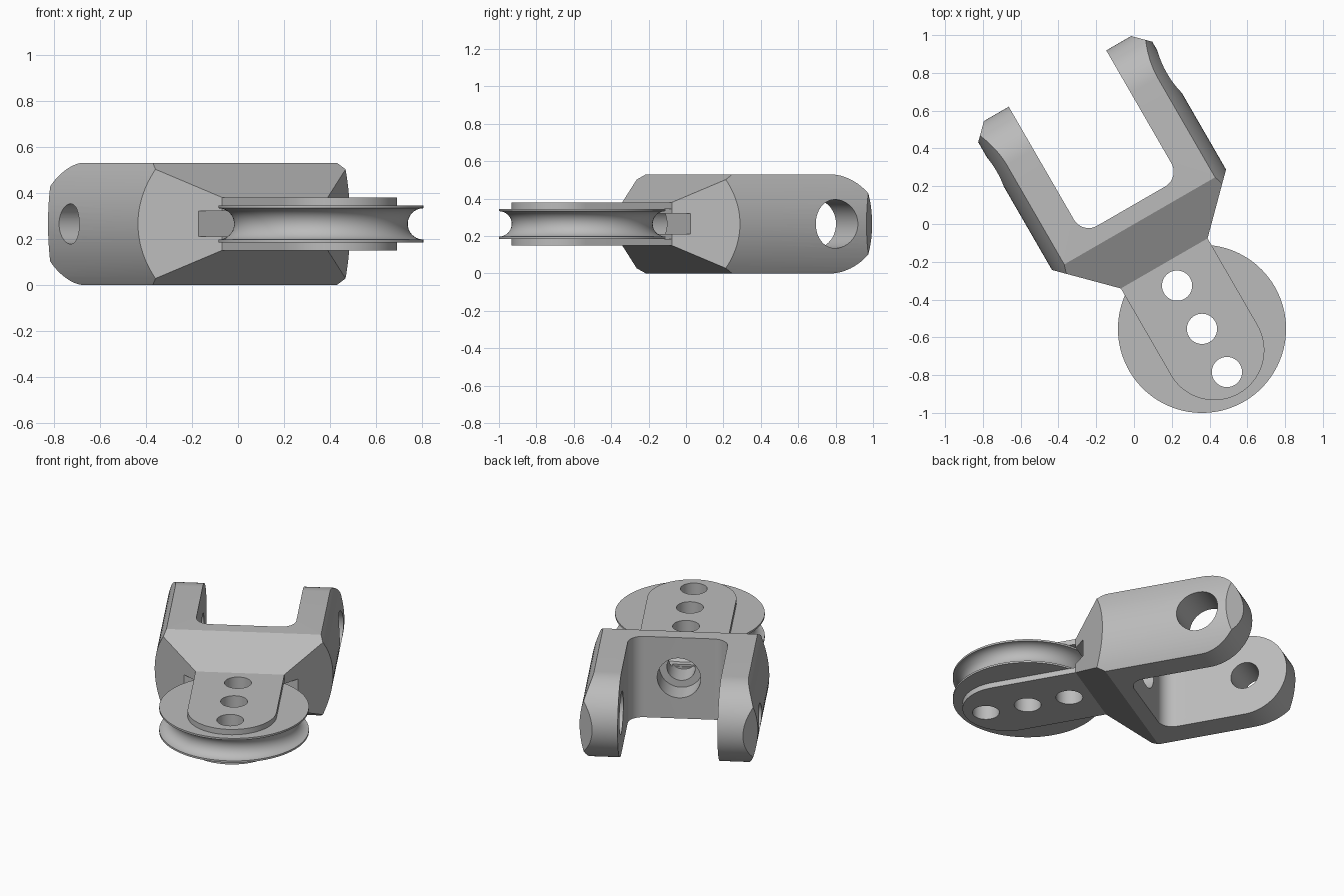
import bpy, bmesh
from math import sin, cos, pi, radians
from mathutils import Matrix, Vector

cube = bpy.data.objects.get("Cube")
if cube:
    bpy.data.objects.remove(cube, do_unlink=True)

# Single metal colour
metal = bpy.data.materials.new("grey_metal")
metal.use_nodes = True
grey = (0.5, 0.5, 0.5, 1)
metal.diffuse_color = grey
metal.node_tree.nodes["Principled BSDF"].inputs["Base Color"].default_value = grey

# Local frame: pulley centre at the origin, fork pointing along +y
PLACE = Matrix.Translation((0.36, -0.555, 0.265)) @ Matrix.Rotation(radians(30), 4, 'Z')
HALF = 0.265      # half height of the body
EYE = 1.265       # distance of the fork eyes from the pulley centre
AXES = {'X': Matrix(((0, 0, 1), (1, 0, 0), (0, 1, 0))),    # outline in y, z
        'Y': Matrix(((0, 1, 0), (0, 0, 1), (1, 0, 0))),    # outline in z, x
        'Z': Matrix.Identity(3)}                           # outline in x, y


def make(name, bm):
    bmesh.ops.recalc_face_normals(bm, faces=bm.faces)
    mesh = bpy.data.meshes.new(name)
    bm.to_mesh(mesh)
    bm.free()
    mesh.materials.append(metal)
    ob = bpy.data.objects.new(name, mesh)
    ob.matrix_world = PLACE
    bpy.context.collection.objects.link(ob)
    return ob


def prism(name, outline, axis, low, high):
    """Extrude a flat outline along an axis."""
    bm = bmesh.new()
    rings = [[bm.verts.new(AXES[axis] @ Vector((a, b, h))) for a, b in outline]
             for h in (low, high)]
    n = len(outline)
    for ring in rings:
        bm.faces.new(ring)
    for i in range(n):
        j = (i + 1) % n
        bm.faces.new((rings[0][i], rings[0][j], rings[1][j], rings[1][i]))
    return make(name, bm)


def arc(a, b, r, start, end, n=24):
    angles = [radians(start + (end - start) * i / n) for i in range(n + 1)]
    return [(a + r * cos(t), b + r * sin(t)) for t in angles]


def rod(r, axis, low, high, a=0, b=0, n=64):
    return prism("cutter", arc(a, b, r, 0, 360, n)[:-1], axis, low, high)


def box(x, y, z):
    return prism("cutter", [(-x, y[0]), (x, y[0]), (x, y[1]), (-x, y[1])], 'Z', -z, z)


def combine(ob, operation, *others):
    """Apply boolean operations and discard the helpers."""
    for other in others:
        mod = ob.modifiers.new("cut", 'BOOLEAN')
        mod.operation, mod.object, mod.solver = operation, other, 'EXACT'
        other.hide_render = True
    bpy.context.view_layer.update()
    graph = bpy.context.evaluated_depsgraph_get()
    mesh = bpy.data.meshes.new_from_object(ob.evaluated_get(graph))
    ob.modifiers.clear()
    ob.data = mesh
    for other in others:
        bpy.data.objects.remove(other, do_unlink=True)


# Fork body: plan outline with tapered neck, chamfered tips and rounded slot
right = [(0.265, 0.4), (0.6, 0.735), (0.6, 1.38), (0.447, 1.533), (0.447, 1.6), (0.298, 1.6)]
right += arc(0.208, 0.84, 0.09, 0, -90, 10)
left = [(-x, y) for x, y in reversed(right)]
fork_body = prism("fork_body", right + left, 'Z', -0.4, 0.4)

# Side outline with sloping shoulders and round ends, and round outer walls
side = [(0.4, 0.115), (0.4, -0.115), (0.66, -HALF)]
side += arc(EYE, 0, HALF, -90, 90, 40) + [(0.66, HALF)]
combine(fork_body, 'INTERSECT',
        prism("cutter", side, 'X', -0.8, 0.8),
        rod(0.532, 'Y', 0.2, 1.8, n=128))

# Fork eyes, stepped cord bore and cord channel behind the pulley
combine(fork_body, 'DIFFERENCE',
        rod(0.13, 'X', 0.1, 0.8, EYE),
        rod(0.0875, 'X', -0.8, -0.1, EYE),
        rod(0.13, 'Y', 0.6, 0.85),
        rod(0.085, 'Y', 0.44, 0.7),
        box(0.6, (0.3, 0.474), 0.055))

# Grooved pulley turned about z
R, T, G = 0.445, 0.08, 0.068
profile = [(R, -T)] + arc(R, 0, G, 270, 90, 20) + [(R, T)]
bm = bmesh.new()
N = 128
rings = [[bm.verts.new((r * cos(2 * pi * i / N), r * sin(2 * pi * i / N), z))
          for i in range(N)] for r, z in profile]
for lower, upper in zip(rings, rings[1:]):
    for i in range(N):
        j = (i + 1) % N
        bm.faces.new((lower[i], lower[j], upper[j], upper[i]))
bm.faces.new(rings[0])
bm.faces.new(rings[-1])
pulley = make("pulley", bm)

# Cheek plates on both faces of the pulley
cheek = [(0.265, 0.42), (-0.265, 0.42)] + arc(0, -0.13, 0.265, 180, 360, 40)
plates = [prism("upper_cheek", cheek, 'Z', T, 0.115),
          prism("lower_cheek", cheek, 'Z', -0.115, -T)]

# Three pin holes through pulley and cheeks
for part in [pulley] + plates:
    combine(part, 'DIFFERENCE',
            *[rod(0.08, 'Z', -0.3, 0.3, 0, y, 48) for y in (-0.264, 0, 0.264)])

# Smooth round walls, keep edges crisp
bpy.ops.object.select_all(action='DESELECT')
for part in [fork_body, pulley] + plates:
    part.select_set(True)
bpy.context.view_layer.objects.active = fork_body
bpy.ops.object.shade_smooth_by_angle(angle=radians(25))
